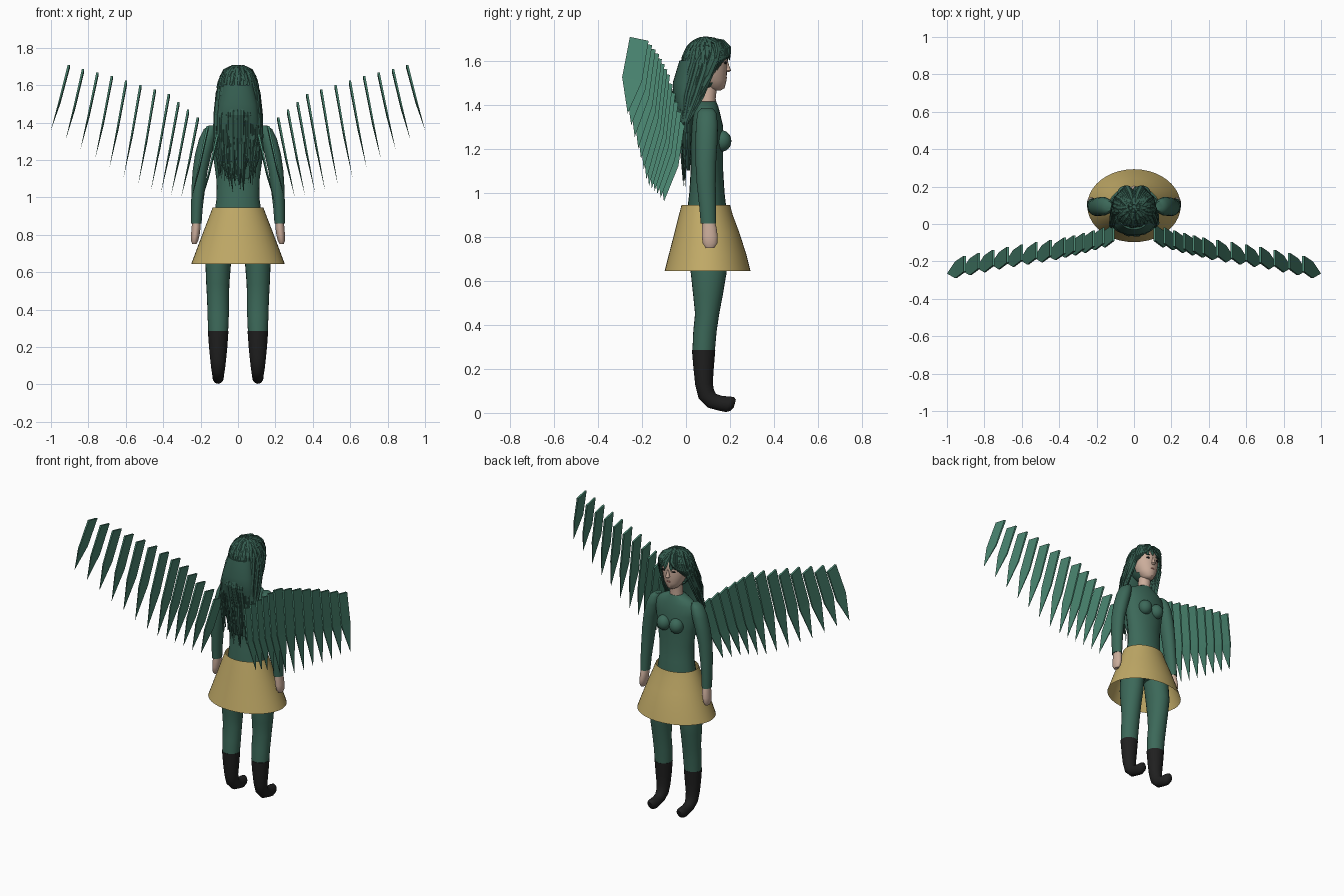
import bpy, bmesh, math, random
from mathutils import Vector

if "Cube" in bpy.data.objects:
    bpy.data.objects.remove(bpy.data.objects["Cube"])

random.seed(4)


def material(name, rgb):
    m = bpy.data.materials.new(name)
    m.diffuse_color = (*rgb, 1)
    m.use_nodes = True
    m.node_tree.nodes["Principled BSDF"].inputs["Base Color"].default_value = m.diffuse_color
    return m


SUIT = material("green suit", (0.045, 0.14, 0.10))
HAIR = material("dark green hair", (0.035, 0.11, 0.08))
FEATHER = material("feather green", (0.068, 0.235, 0.163))
GOLD = material("skirt gold", (0.53, 0.40, 0.135))
SKIN = material("skin", (0.60, 0.42, 0.33))
BOOT = material("boot black", (0.014, 0.014, 0.014))
LIP = material("lip rose", (0.40, 0.17, 0.14))


def finish(name, bm, mat, smooth=True):
    bmesh.ops.recalc_face_normals(bm, faces=bm.faces[:])
    me = bpy.data.meshes.new(name)
    bm.to_mesh(me)
    bm.free()
    me.materials.append(mat)
    ob = bpy.data.objects.new(name, me)
    bpy.context.collection.objects.link(ob)
    if smooth:
        bpy.context.view_layer.objects.active = ob
        ob.select_set(True)
        bpy.ops.object.shade_smooth_by_angle(angle=math.radians(45))
        ob.select_set(False)
    return ob


def loft(name, sections, mat, segs=24, caps=True):
    """Sections are (x, y, z, x radius, other radius, tilt in degrees)."""
    bm = bmesh.new()
    rings = []
    for x, y, z, a, b, *tilt in sections:
        t = math.radians(tilt[0]) if tilt else 0
        ring = []
        for i in range(segs):
            u = math.tau * i / segs
            q = b * math.sin(u)
            ring.append(bm.verts.new((x + a * math.cos(u), y + q * math.cos(t), z + q * math.sin(t))))
        rings.append(ring)
    for r, s in zip(rings, rings[1:]):
        for i in range(segs):
            j = (i + 1) % segs
            bm.faces.new((r[i], r[j], s[j], s[i]))
    if caps:
        bm.faces.new(rings[0])
        bm.faces.new(rings[-1])
    return finish(name, bm, mat)


def ball(name, loc, radii, mat):
    bm = bmesh.new()
    bmesh.ops.create_uvsphere(bm, u_segments=20, v_segments=12, radius=1)
    for v in bm.verts:
        v.co = Vector(loc) + Vector(c * r for c, r in zip(v.co, radii))
    return finish(name, bm, mat)


def strand(bm, pts, width, thick, centre):
    """Flattened lock of hair, tapering to a point."""
    rings = []
    pts = [Vector(p) for p in pts]
    n = len(pts)
    for i, p in enumerate(pts[:-1]):
        d = (pts[i + 1] - pts[max(i - 1, 0)]).normalized()
        out = p - Vector((centre[0], centre[1], min(p.z, centre[2])))
        side = d.cross(out).normalized()
        nor = side.cross(d).normalized()
        k = min(1, 0.55 + i * 0.4) * (1 - 0.5 * (i / (n - 1)) ** 2)
        rings.append([bm.verts.new(p + side * width * k * math.cos(u) + nor * thick * k * math.sin(u))
                      for u in (j * math.tau / 6 for j in range(6))])
    tip = bm.verts.new(pts[-1])
    bm.faces.new(rings[0])
    for r, s in zip(rings, rings[1:]):
        for j in range(6):
            bm.faces.new((r[j], r[j - 1], s[j - 1], s[j]))
    for j in range(6):
        bm.faces.new((rings[-1][j], rings[-1][j - 1], tip))


# Torso, neck and head
Y = 0.095
loft("torso", [(0, Y, z, a, b) for z, a, b in (
    (.76, .08, .07), (.82, .13, .09), (.90, .128, .092), (1.0, .114, .08), (1.1, .116, .074),
    (1.2, .13, .074), (1.3, .145, .074), (1.36, .142, .06), (1.39, .105, .052), (1.415, .05, .042))], SUIT)
loft("neck", [(0, .095, 1.37, .045, .042), (0, .098, 1.43, .038, .037), (0, .105, 1.52, .04, .04)], SKIN)
loft("head", [(0, y, z, a, b) for y, z, a, b in (
    (.138, 1.464, .015, .018), (.132, 1.475, .036, .043), (.12, 1.51, .06, .064), (.11, 1.55, .074, .076),
    (.105, 1.6, .084, .083), (.1, 1.65, .078, .08), (.1, 1.69, .04, .045))], SKIN)
loft("nose", [(0, .188, 1.548, .008, .006), (0, .19, 1.555, .014, .015), (0, .186, 1.575, .009, .011),
              (0, .183, 1.6, .005, .006)], SKIN, 12)
ball("lips", (0, .178, 1.522), (.02, .009, .007), LIP)
# Waist-down skirt, an open shell
loft("skirt", [(0, .098, .645, .25, .195), (0, .098, .72, .222, .176), (0, .095, .82, .184, .147),
               (0, .09, .9, .153, .122), (0, .09, .945, .136, .11)], GOLD, 40, caps=False)

for s, side in ((1, "right"), (-1, "left")):
    ball(side + "_eye", (s * .033, .178, 1.59), (.016, .007, .006), BOOT)
    ball(side + "_brow", (s * .034, .178, 1.612), (.02, .007, .004), HAIR)
    ball(side + "_bust", (s * .045, .163, 1.235), (.044, .043, .048), SUIT)
    # Leg and boot
    loft(side + "_leg", [(s * x, y, z, a, b) for x, y, z, a, b in (
        (.075, .1, .88, .07, .08), (.095, .1, .76, .07, .085), (.106, .103, .64, .068, .082),
        (.108, .1, .54, .062, .068), (.107, .096, .45, .058, .055), (.106, .086, .37, .057, .053),
        (.106, .08, .28, .053, .051))], SUIT)
    loft(side + "_boot", [(s * .106, y, z, a, b, t) for y, z, a, b, t in (
        (.08, .285, .055, .053, 0), (.08, .2, .049, .046, 0), (.082, .13, .042, .04, 8),
        (.092, .085, .037, .04, 30), (.118, .055, .032, .036, 60), (.155, .044, .03, .034, 75),
        (.192, .039, .03, .037, 72), (.21, .04, .026, .032, 75), (.222, .043, .014, .018, 75))], BOOT)
    # Arm and hand
    loft(side + "_arm", [(s * x, y, z, a, b) for x, y, z, a, b in (
        (.135, .095, 1.385, .02, .025), (.148, .095, 1.365, .035, .042), (.165, .095, 1.31, .044, .05),
        (.186, .093, 1.23, .044, .05), (.203, .09, 1.14, .04, .047), (.213, .092, 1.04, .036, .043),
        (.22, .098, .94, .031, .038), (.223, .102, .86, .028, .035))], SUIT)
    loft(side + "_hand", [(s * x, y, z, a, b) for x, y, z, a, b in (
        (.223, .102, .875, .022, .028), (.224, .106, .84, .024, .033), (.228, .108, .8, .023, .036),
        (.232, .109, .77, .02, .033), (.233, .109, .75, .011, .02))], SKIN)

# Wings: a row of upright blades; each key is (top x, top z, tip x, tip z, front y)
KEYS = [(.905, 1.69, 1.0, 1.36, -.17), (.675, 1.63, .765, 1.2, -.122), (.445, 1.56, .535, 1.06, -.085),
        (.37, 1.535, .467, 1.03, -.073), (.215, 1.41, .305, .995, -.035), (.11, 1.32, .2, .96, -.005)]
COUNTS = (3, 3, 1, 3, 2)
rows = []
for a, b, n in zip(KEYS, KEYS[1:], COUNTS):
    rows += [[p + (q - p) * i / n for p, q in zip(a, b)] for i in range(n)]
rows.append(KEYS[-1])
for s, side in ((1, "right"), (-1, "left")):
    bm = bmesh.new()
    for x0, z0, x1, z1, y in rows:
        xm, zm = x0 + (x1 - x0) * .5, z0 + (z1 - z0) * .5
        loops = []
        for h in (1, -1):
            loops.append([bm.verts.new((s * (px + h * w), py, pz)) for px, py, pz, w in (
                (x0, y, z0, .006), (x0, y - .085, z0 + .018, .006),
                (xm, y - .12, zm, .004), (xm, y - .03, zm - .02, .004))])
        f, g = loops
        tip = bm.verts.new((s * x1, y - .095, z1))
        for l in loops:
            bm.faces.new(l)
            bm.faces.new((l[3], l[2], tip))
        for i, j in ((0, 1), (1, 2), (3, 0)):
            bm.faces.new((f[i], f[j], g[j], g[i]))
        for i in (2, 3):
            bm.faces.new((f[i], g[i], tip))
    finish(side + "_wing", bm, FEATHER, smooth=False)

# Scalp cap, open over the face, and the solid mass of back hair
bm = bmesh.new()
bmesh.ops.create_uvsphere(bm, u_segments=24, v_segments=16, radius=1)
for v in bm.verts:
    v.co = Vector((v.co.x * .1, .088 + v.co.y * .1, 1.585 + v.co.z * .118))
face = [f for f in bm.faces if f.calc_center_median().y > .115 and f.calc_center_median().z < 1.645]
bmesh.ops.delete(bm, geom=face, context='FACES')
finish("hair_cap", bm, HAIR)
loft("back_hair", [(0, .03, 1.6, .08, .06), (0, .005, 1.5, .105, .065), (0, -.01, 1.42, .11, .05),
                   (0, .005, 1.32, .11, .028), (0, .008, 1.2, .095, .015), (0, .01, 1.1, .06, .008)], HAIR)

# Long locks from the crown down the back, in three layers
R = random.uniform
bm = bmesh.new()
for size, count, low in ((1.0, 26, 1.08), (.96, 24, 1.0), (.9, 20, .95)):
    for i in range(count):
        th = math.radians(-108 + 216 * (i + R(.2, .8)) / count)
        s, c = math.sin(th) * size, math.cos(th) * size
        w = R(-.006, .006)
        x4 = .122 * s + w
        end = low + R(0, .16) + .1 * abs(s)
        strand(bm, [(.03 * s, .095 - .03 * c, 1.7 + w), (.082 * s, .1 - .08 * c, 1.66 + w),
                    (.108 * s + w, .09 - .122 * c, 1.56), (.12 * s + w, .045 - .105 * c + w, 1.44),
                    (x4, -.004 - .025 * c + w, 1.32), (x4 * .92, -.004 - .012 * c + w, (1.32 + end) / 2),
                    (x4 * .78 + R(-.015, .015), -.006 + w, end)], .016, .008, (0, .095, 1.58))
finish("long_hair", bm, HAIR, smooth=False)

# Short layered tufts over the dome
bm = bmesh.new()
for ring, (el, count) in enumerate(((84, 7), (66, 13), (48, 17), (30, 17))):
    for i in range(count):
        az = math.tau * (i + .5 * (ring % 2) + R(-.2, .2)) / count
        if ring == 3 and math.sin(az) > .1:
            continue
        pts = []
        for k in range(4):
            e = math.radians(el - 14 * k)
            g = 1.02 + .02 * k + R(0, .03)
            pts.append((.1 * g * math.cos(e) * math.cos(az), .092 + .102 * g * math.cos(e) * math.sin(az),
                        1.585 + .119 * math.sin(e) * (1.0 + .02 * R(0, 1))))
        strand(bm, pts, .019, .008, (0, .09, 1.58))
finish("hair_tufts", bm, HAIR, smooth=False)

# Parted fringe and locks framing the face
bm = bmesh.new()
for s in (1, -1):
    for i in range(7):
        k = i / 6
        strand(bm, [(s * (.008 + .03 * k), .12 - .02 * k, 1.7), (s * (.02 + .05 * k), .168 - .03 * k, 1.69 - .01 * k),
                    (s * (.035 + .055 * k), .197 - .05 * k, 1.66 - .015 * k),
                    (s * (.05 + .052 * k), .197 - .06 * k, 1.635 - .045 * k + R(-.005, .005)),
                    (s * (.062 + .045 * k), .188 - .07 * k, 1.615 - .09 * k)], .016, .008, (0, .09, 1.58))
    for i in range(4):
        y = .03 * i
        strand(bm, [(s * .08, .1 + y * .4, 1.65), (s * .103, .07 + y * .7, 1.6), (s * .11, .05 + y * .6, 1.53),
                    (s * .115, .025 + y * .4, 1.45), (s * .115, .01 + y * .2, 1.38 - R(0, .05))],
               .018, .008, (0, .09, 1.58))
finish("fringe", bm, HAIR, smooth=False)
